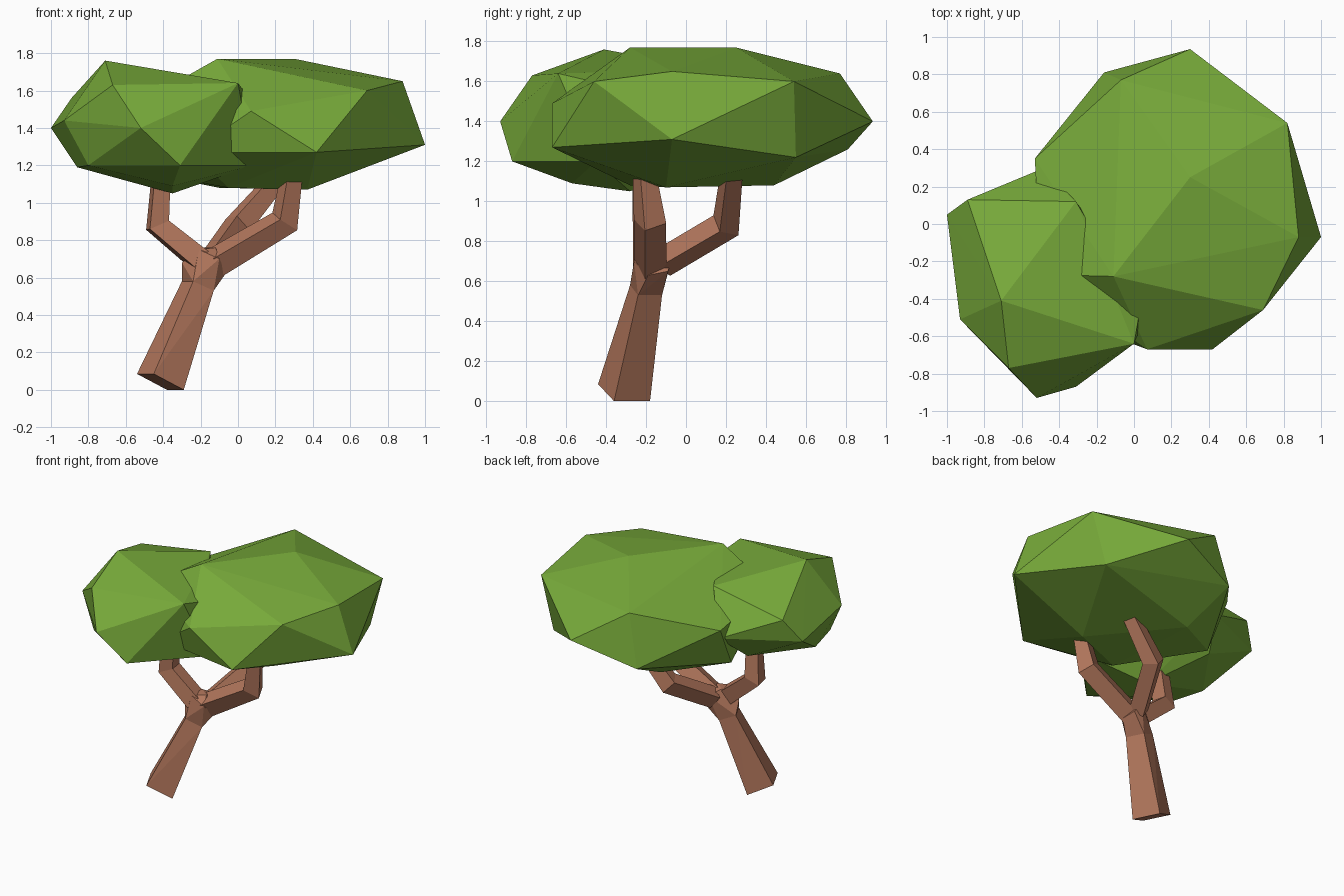
import bpy, bmesh, math
from mathutils import Vector

if "Cube" in bpy.data.objects:
    bpy.data.objects.remove(bpy.data.objects["Cube"])


def material(name, rgb):
    m = bpy.data.materials.new(name)
    m.diffuse_color = (*rgb, 1)
    m.use_nodes = True
    m.node_tree.nodes["Principled BSDF"].inputs["Base Color"].default_value = m.diffuse_color
    return m


LEAF = material("leaf_green", (0.185, 0.40, 0.042))
BARK = material("bark_brown", (0.45, 0.185, 0.108))


def finish(bm, name, mat):
    bmesh.ops.recalc_face_normals(bm, faces=bm.faces)
    me = bpy.data.meshes.new(name)
    bm.to_mesh(me)
    bm.free()
    me.materials.append(mat)
    ob = bpy.data.objects.new(name, me)
    bpy.context.collection.objects.link(ob)
    return ob


def hull(name, points, mat):
    """Faceted convex lump through a few corner points."""
    bm = bmesh.new()
    for p in points:
        bm.verts.new(p)
    res = bmesh.ops.convex_hull(bm, input=bm.verts)
    loose = [v for v in bm.verts if not v.link_faces]
    bmesh.ops.delete(bm, geom=loose, context='VERTS')
    return finish(bm, name, mat)


def branch(name, path, radii, twist):
    """Four-sided limb along a bent path, mitred at the elbow."""
    bm = bmesh.new()
    pts = [Vector(p) for p in path]
    n = (pts[1] - pts[0]).cross(pts[2] - pts[1]).normalized()
    rings = []
    for i, p in enumerate(pts):
        a = pts[max(i - 1, 0)]
        b = pts[min(i + 1, len(pts) - 1)]
        d = ((p - a).normalized() + (b - p).normalized()).normalized()
        side = n.cross(d)
        ring = []
        for k in range(4):
            t = math.radians(twist + 90 * k)
            ring.append(bm.verts.new(p + radii[i] * (math.cos(t) * n + math.sin(t) * side)))
        rings.append(ring)
    for r, s in zip(rings, rings[1:]):
        for k in range(4):
            bm.faces.new((r[k], r[(k + 1) % 4], s[(k + 1) % 4], s[k]))
    bm.faces.new(rings[0])
    bm.faces.new(rings[-1])
    return finish(bm, name, BARK)


# leaning square trunk, cut square to its own axis
collar = [(-.24, -.28, .58), (-.13, -.24, .53), (-.19, -.12, .53), (-.30, -.16, .58)]
foot = [(-.45, -.44, .085), (-.29, -.36, 0), (-.38, -.18, 0), (-.54, -.26, .085)]
hull("trunk", foot + collar, BARK)

# fork where the limbs split
hull("trunk_fork", collar + [(-.30, -.20, .68), (-.21, -.25, .75), (-.20, -.14, .76),
                             (-.12, -.20, .76), (-.10, -.26, .70), (-.06, -.19, .63),
                             (-.08, -.09, .65), (-.13, -.07, .72)], BARK)

# three bent limbs
branch("left_branch", [(-.20, -.20, .69), (-.43, -.20, .88), (-.41, -.22, 1.16)],
       (.08, .08, .06), 30)
branch("right_branch", [(-.12, -.18, .68), (.25, -.18, .90), (.29, -.21, 1.16)],
       (.085, .085, .06), 25)
branch("back_branch", [(-.14, -.12, .69), (.0, .20, .88), (.23, .23, 1.15)],
       (.075, .08, .06), 30)

# large canopy, right and back
hull("large_canopy", [
    (.30, .25, 1.77), (-.11, -.28, 1.77), (.88, -.07, 1.65), (1.0, -.07, 1.31),
    (.69, -.46, 1.60), (.42, -.67, 1.27), (.07, -.67, 1.49), (.82, .54, 1.60),
    (.71, .55, 1.22), (.30, .935, 1.40), (-.07, .77, 1.64), (-.16, .81, 1.26),
    (-.53, .35, 1.47), (-.50, .18, 1.16), (-.50, -.27, 1.55), (-.25, -.55, 1.27),
    (.37, -.10, 1.07), (-.10, .44, 1.08), (-.05, -.28, 1.08)], LEAF)

# small canopy, front left
hull("small_canopy", [
    (-.71, -.41, 1.76), (-.67, -.77, 1.63), (-.52, -.93, 1.40), (-.31, -.87, 1.20),
    (0, -.64, 1.64), (.03, -.47, 1.60), (-.93, -.51, 1.44), (-1.0, .05, 1.40),
    (-.89, .13, 1.56), (-.80, -.56, 1.20), (-.86, -.30, 1.19), (-.58, .10, 1.20),
    (-.35, -.28, 1.05), (-.35, -.57, 1.09), (.08, -.45, 1.20), (-.31, .12, 1.66),
    (-.48, .30, 1.38)], LEAF)
